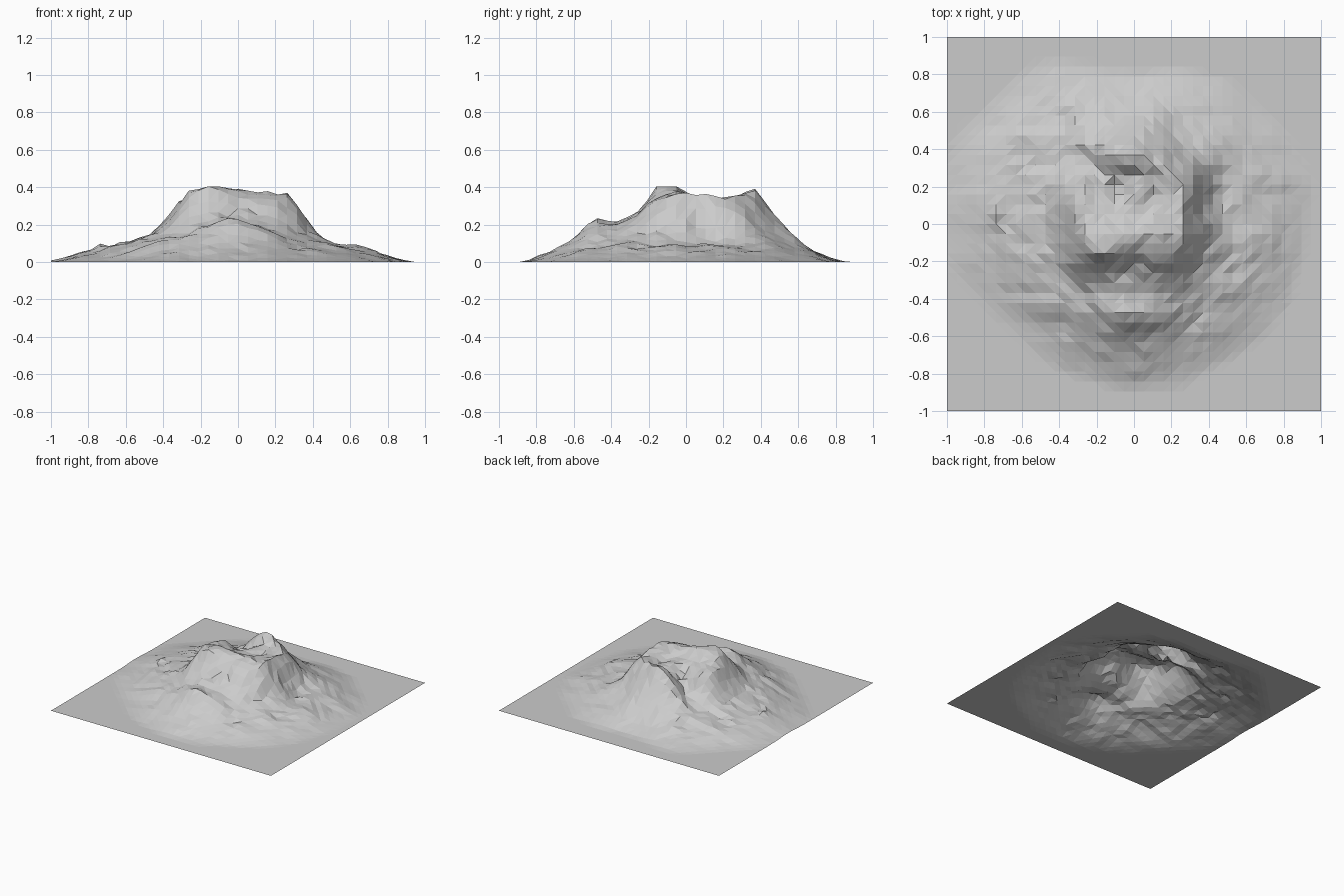
import bpy, bmesh, math
from mathutils import Vector, noise

if "Cube" in bpy.data.objects:
    bpy.data.objects.remove(bpy.data.objects["Cube"])

CELLS = 38
CENTRE = (0.0, 0.1)
LEVELS = [0.33, 0.34, 0.25, 0.15, 0.10, 0.05, 0.0]

# Contour radii (one per level after the centre) for E, NE, N, NW, W, SW, S, SE
RADII = [
    [.27, .33, .38, .47, .75, .95],
    [.28, .37, .44, .52, .65, .84],
    [.28, .38, .46, .52, .58, .71],
    [.27, .37, .47, .57, .72, .94],
    [.29, .36, .45, .60, .84, 1.06],
    [.33, .42, .52, .63, .77, .95],
    [.25, .36, .60, .73, .84, .99],
    [.32, .40, .48, .62, .78, .98],
]

# Local peaks and gullies: x, y, height, x spread, y spread
BUMPS = [
    (-.16, -.10, .075, .12, .08),   # summit
    (.10, -.05, .045, .18, .07),    # crest beside the summit
    (.02, .36, .045, .13, .07),     # rear rim
    (-.05, -.48, .080, .18, .09),   # front knoll
    (-.10, .20, -.08, .07, .07),    # gully head between the crests
    (-.20, .29, -.11, .09, .08),    # gully on the rear left
    (-.31, .34, -.06, .09, .08),    # gully mouth
    (-.68, .46, .035, .14, .05),    # left spur
    (-.80, .05, .010, .20, .08),    # lower left spur
    (.60, -.05, .015, .18, .06),    # right spur
    (.45, .42, .015, .06, .10),     # rear right spur
    (-.45, -.45, .02, .12, .06),    # front left spur
]


def massif(x, y):
    """Height from contour radii blended around the centre."""
    dx, dy = x - CENTRE[0], y - CENTRE[1]
    r = math.hypot(dx, dy)
    a = (math.atan2(dy, dx) / (math.pi / 4)) % 8
    i, f = int(a) % 8, a - int(a)
    f = f * f * (3 - 2 * f)
    radii = [0] + [p + (q - p) * f for p, q in zip(RADII[i], RADII[(i + 1) % 8])]
    for k in range(6):
        if r <= radii[k + 1]:
            t = (r - radii[k]) / (radii[k + 1] - radii[k])
            if k == 5:
                t = 1 - (1 - t) ** 1.4      # soft foot
            return LEVELS[k] + (LEVELS[k + 1] - LEVELS[k]) * t
    return 0.0


def height(x, y):
    # Warp the ground plan a little so that ridges and gullies wander
    p = Vector((x, y, 0.3))
    wx = x + .03 * noise.noise(p * 6)
    wy = y + .03 * noise.noise(p * 6 + Vector((9, 4, 2)))
    z = massif(wx, wy)
    if z <= 0:
        return 0.0
    fade = min(1, z / .10)
    for bx, by, h, sx, sy in BUMPS:
        z += h * fade * math.exp(-((x - bx) / sx) ** 2 - ((y - by) / sy) ** 2)
    rough = noise.noise(p * 8) + .8 * noise.noise(p * 17)
    z += rough * .024 * fade
    return min(max(z, 0.0), .405)


# Terrain sheet
bm = bmesh.new()
bmesh.ops.create_grid(bm, x_segments=CELLS, y_segments=CELLS, size=1)
for v in bm.verts:
    v.co.z = height(v.co.x, v.co.y)
bmesh.ops.triangulate(bm, faces=bm.faces[:], quad_method='SHORT_EDGE')
mesh = bpy.data.meshes.new("mountain_terrain")
bm.to_mesh(mesh)
bm.free()
bpy.context.collection.objects.link(bpy.data.objects.new("mountain_terrain", mesh))
